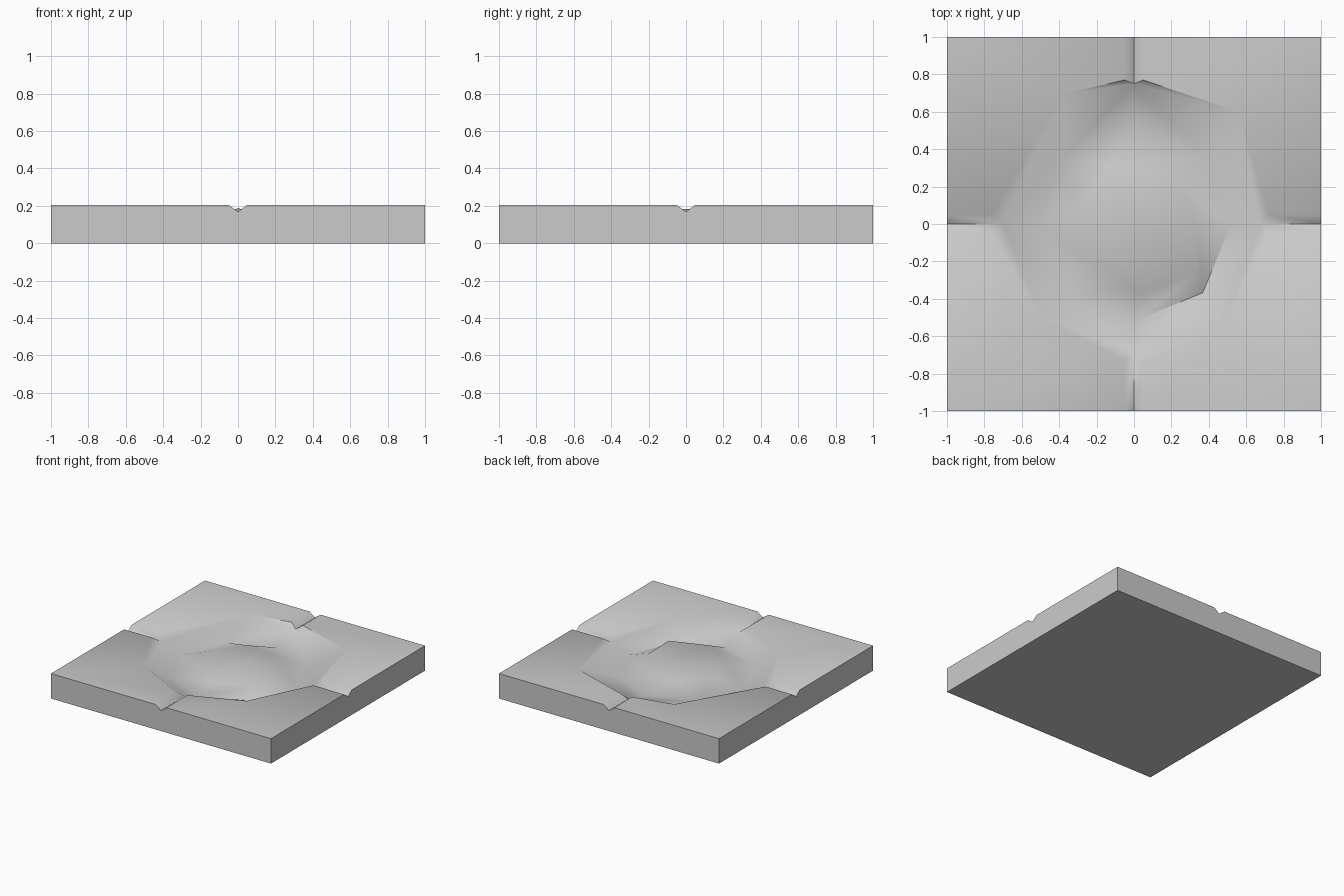
import bpy, bmesh, math
from mathutils import Vector, Matrix

cube = bpy.data.objects.get("Cube")
if cube:
    bpy.data.objects.remove(cube)

TOP, NOTCH, FLOOR, MOUND, PEAK = 0.205, 0.168, 0.105, 0.17, 0.185
BANK = 0.05

stone = bpy.data.materials.new("grey_stone")
stone.use_nodes = True
grey = (0.6, 0.6, 0.6, 1)
stone.diffuse_color = grey
stone.node_tree.nodes["Principled BSDF"].inputs["Base Color"].default_value = grey

bm = bmesh.new()


def add(x, y, z):
    return bm.verts.new((x, y, z))


def face(*verts):
    return bm.faces.new(verts)


# Per side (front, right, back, left): channel mouth distance, bed distance
mouths = [(0.73, 0.69), (0.72, 0.68), (0.77, 0.75), (0.76, 0.70)]
# Corners of the basin rim, following each side anticlockwise
rim_corners = [(0.47, -0.56), (0.56, 0.60), (-0.38, 0.695), (-0.5, -0.5)]
# Outline of the low central mound, anticlockwise from the front
mound_outline = [(0.03, -0.37), (0.34, -0.26), (0.33, 0), (0.26, 0.2),
                 (0.06, 0.29), (-0.12, 0.31), (-0.29, 0.08), (-0.26, -0.2)]

sides = []
for i, (mouth, bed) in enumerate(mouths):
    turn = Matrix.Rotation(i * math.pi / 2, 3, "Z")

    def put(x, y, z):
        return add(*(turn @ Vector((x, y, z))))

    sides.append(dict(
        edge_a=put(-BANK, -1, TOP), notch=put(0, -1, NOTCH), edge_b=put(BANK, -1, TOP),
        bank_a=put(-BANK, -mouth, TOP), bed=put(0, -bed, NOTCH), bank_b=put(BANK, -mouth, TOP),
        corner=put(1, -1, TOP), base=put(1, -1, 0),
        rim=add(*rim_corners[i], TOP)))

# Basin floor ring, mound ring and mound centre
floor = []
for k in range(8):
    a = math.radians(-90 + 45 * k)
    floor.append(add(0.52 * math.cos(a), 0.52 * math.sin(a), FLOOR))
mound = [add(x, y, MOUND) for x, y in mound_outline]
peak = add(0, 0.05, PEAK)

for i, s in enumerate(sides):
    n, p = sides[(i + 1) % 4], sides[i - 1]
    f0, f1, f2 = floor[2 * i], floor[2 * i + 1], floor[(2 * i + 2) % 8]
    # Flat ground around the basin
    face(s["edge_b"], s["corner"], s["rim"], s["bank_b"])
    face(s["corner"], n["edge_a"], n["bank_a"], s["rim"])
    # Channel banks
    face(s["edge_a"], s["notch"], s["bed"], s["bank_a"])
    face(s["notch"], s["edge_b"], s["bank_b"], s["bed"])
    # Basin wall
    face(s["bank_b"], s["rim"], s["bed"])
    face(s["rim"], n["bank_a"], n["bed"])
    face(s["bed"], s["rim"], f1)
    face(s["bed"], f1, f0)
    face(s["rim"], n["bed"], f1)
    face(n["bed"], f2, f1)
    # Outer side of the tile
    face(p["base"], s["base"], s["corner"], s["edge_b"], s["notch"], s["edge_a"], p["corner"])

# Mound flank and top
for k in range(8):
    j = (k + 1) % 8
    face(floor[k], floor[j], mound[j], mound[k])
    face(mound[k], mound[j], peak)

# Underside
face(*[s["base"] for s in reversed(sides)])
bmesh.ops.recalc_face_normals(bm, faces=bm.faces[:])

mesh = bpy.data.meshes.new("terrain_tile")
bm.to_mesh(mesh)
bm.free()
mesh.materials.append(stone)
tile = bpy.data.objects.new("terrain_tile", mesh)
bpy.context.collection.objects.link(tile)

# Soft ground, crisp tile edges
bpy.ops.object.select_all(action="DESELECT")
tile.select_set(True)
bpy.context.view_layer.objects.active = tile
bpy.ops.object.shade_smooth_by_angle(angle=math.radians(45))
